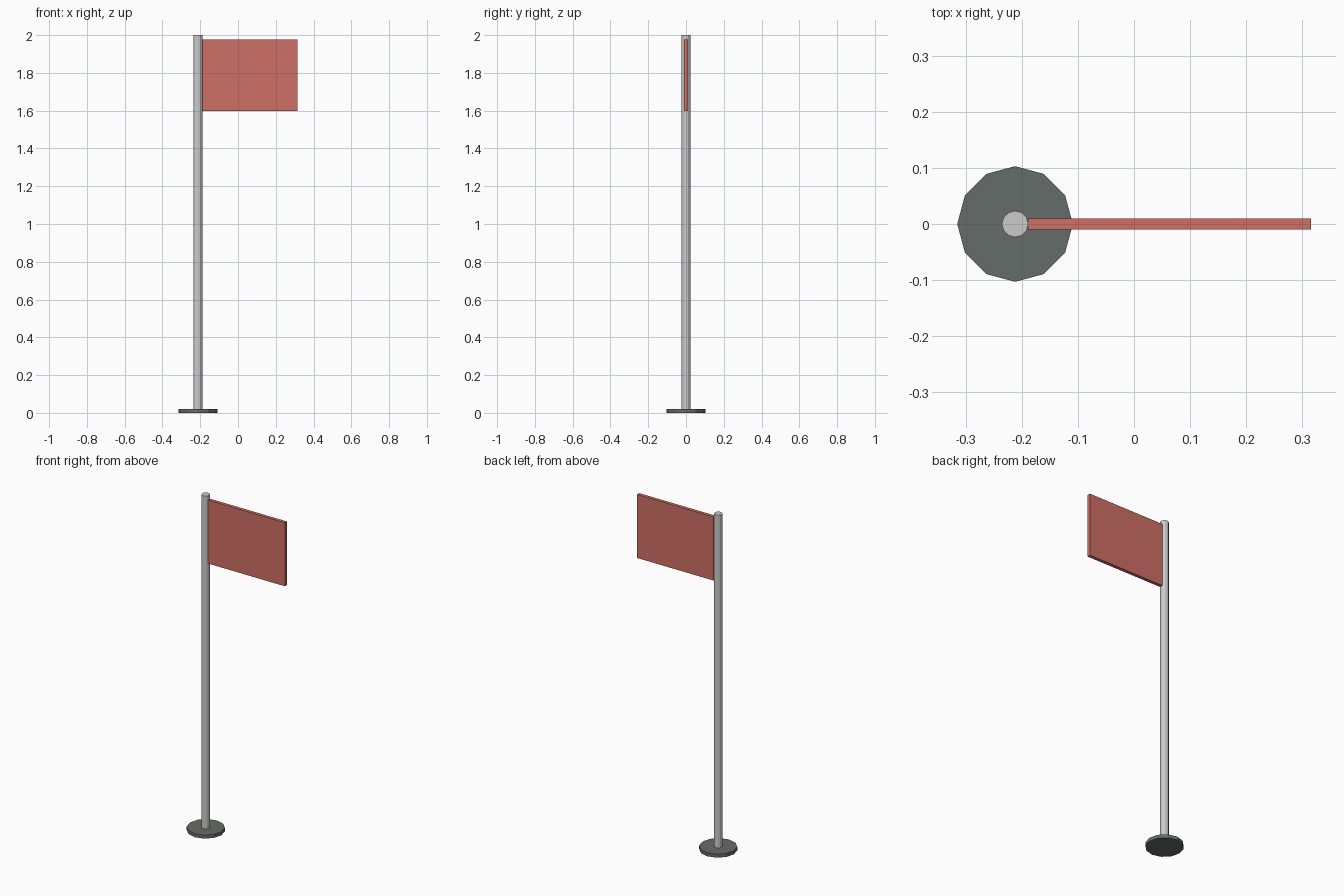
import bpy

if "Cube" in bpy.data.objects:
    bpy.data.objects.remove(bpy.data.objects["Cube"])

POLE_X = -0.212


def paint(obj, name, color):
    mat = bpy.data.materials.new(name)
    mat.diffuse_color = (*color, 1)
    mat.use_nodes = True
    mat.node_tree.nodes["Principled BSDF"].inputs["Base Color"].default_value = mat.diffuse_color
    obj.data.materials.append(mat)


def cylinder(name, radius, z0, z1, sides=12):
    bpy.ops.mesh.primitive_cylinder_add(
        vertices=sides, radius=radius, depth=z1 - z0,
        location=(POLE_X, 0, (z0 + z1) / 2))
    obj = bpy.context.object
    obj.name = name
    return obj


# Round foot plate
base = cylinder("base", 0.103, 0.0, 0.021)
paint(base, "dark_grey", (0.13, 0.15, 0.14))

# Upright pole standing on the foot plate
pole = cylinder("pole", 0.0235, 0.021, 2.0)

# Thin rectangular flag, attached to the pole's right side
x0, x1, z0, z1 = -0.189, 0.315, 1.598, 1.976
bpy.ops.mesh.primitive_cube_add(size=1, location=((x0 + x1) / 2, 0, (z0 + z1) / 2))
flag = bpy.context.object
flag.name = "flag"
flag.scale = (x1 - x0, 0.02, z1 - z0)
bpy.ops.object.transform_apply(location=False, rotation=False, scale=True)
paint(flag, "red", (0.62, 0.16, 0.13))
